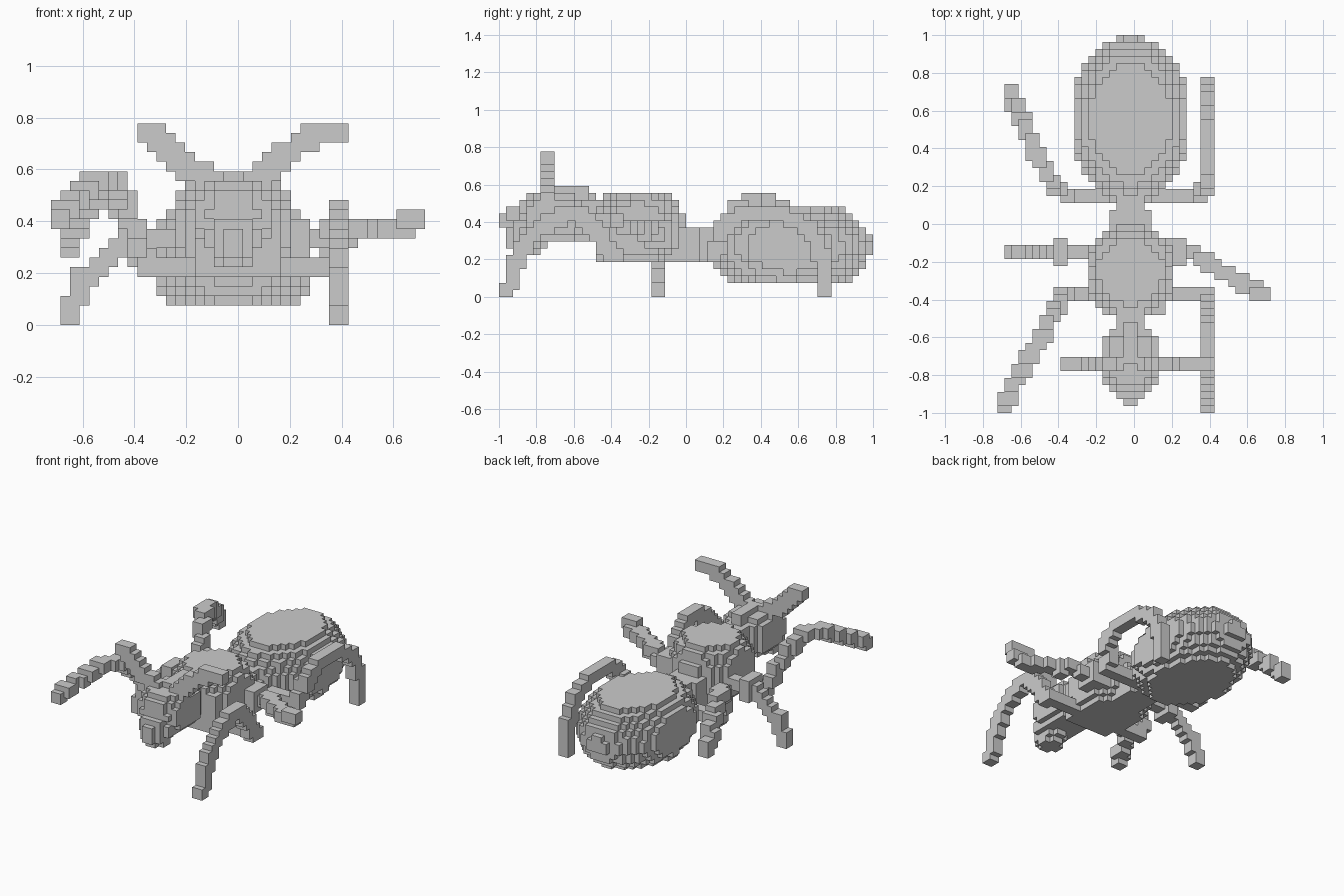
import bpy, bmesh
from mathutils import Vector
from itertools import product

cube = bpy.data.objects.get("Cube")
if cube:
    bpy.data.objects.remove(cube, do_unlink=True)

V = 1 / 27                      # voxel size
SHIFT = (19.5, 27, 0)           # grid offset in voxels
SIZE = (39, 54, 21)
MID = -V / 2                    # body axis in x

grey = bpy.data.materials.new("grey")
grey.use_nodes = True
grey.diffuse_color = (0.6, 0.6, 0.6, 1)
grey.node_tree.nodes["Principled BSDF"].inputs["Base Color"].default_value = (0.6, 0.6, 0.6, 1)


def centre(c):
    return Vector([(c[a] + 0.5 - SHIFT[a]) * V for a in range(3)])


def fill(inside):
    return {c for c in product(*map(range, SIZE)) if inside(centre(c))}


def box(lo, hi):
    return fill(lambda p: all(lo[a] < p[a] < hi[a] for a in range(3)))


def body_box(half, y0, y1, z0, z1):
    """Box centred on the body axis."""
    return box((MID - half, y0, z0), (MID + half, y1, z1))


def blob(mid, radii, power=2.0):
    """Rounded ellipsoid."""
    return fill(lambda p: sum((abs(p[a] - mid[a]) / radii[a]) ** power for a in range(3)) < 1)


def limb(*points):
    """Sweep a two-voxel brush along a polyline."""
    cells = set()
    for a, b in zip(points, points[1:]):
        a, b = Vector(a), Vector(b)
        n = int((b - a).length / V * 1.5) + 1
        for i in range(n + 1):
            p = a.lerp(b, i / n)
            start = [round(p[k] / V + SHIFT[k] - 1) for k in range(3)]
            for o in product((0, 1), repeat=3):
                c = tuple(start[k] + o[k] for k in range(3))
                if all(0 <= c[k] < SIZE[k] for k in range(3)):
                    cells.add(c)
    return cells


def build(name, cells):
    """Make a mesh of the exposed voxel faces."""
    bm = bmesh.new()
    verts = {}

    def vert(c):
        if c not in verts:
            verts[c] = bm.verts.new([(c[a] - SHIFT[a]) * V for a in range(3)])
        return verts[c]

    for c in sorted(cells):
        for axis, side in product(range(3), (0, 1)):
            near = list(c)
            near[axis] += 2 * side - 1
            if tuple(near) in cells:
                continue
            u, w = (axis + 1) % 3, (axis + 2) % 3
            ring = []
            for du, dw in ((0, 0), (1, 0), (1, 1), (0, 1)):
                q = list(c)
                q[axis] += side
                q[u] += du
                q[w] += dw
                ring.append(vert(tuple(q)))
            bm.faces.new(ring if side else ring[::-1])
    mesh = bpy.data.meshes.new(name)
    bm.to_mesh(mesh)
    bm.free()
    mesh.materials.append(grey)
    bpy.context.collection.objects.link(bpy.data.objects.new(name, mesh))


# Body
abdomen = blob((MID, .55, .268), (.335, .447, .275), 1.85) & body_box(.297, 0, 1, .07, .485)
thorax = blob((MID, -.255, .36), (.255, .255, .245)) & body_box(.225, -.5, .05, .185, .56)
chest = box((-.167, -.48, .185), (.167, -.4, .45))
waist = body_box(.075, -.1, .25, .185, .37) | body_box(.11, -.1, .075, .185, .37)
neck = body_box(.075, -.62, -.4, .3, .51)
head = blob((MID, -.71, .425), (.155, .175, .135), 3)
snout = blob((MID, -.845, .325), (.1, .12, .11))
crest = body_box(.04, -.73, -.52, .5, .593)

# Feelers
right_feeler = limb((-.07, -.74, .53), (-.2, -.74, .61), (-.28, -.74, .7), (-.35, -.74, .74))
left_feeler = limb((.05, -.74, .53), (.1, -.74, .58), (.18, -.74, .65), (.27, -.74, .72),
                   (.385, -.74, .74))

# Legs, each bent in its own pose
front_right_leg = limb((-.1, -.37, .23), (-.36, -.37, .24), (-.42, -.45, .42), (-.48, -.58, .55),
                       (-.55, -.7, .55), (-.64, -.87, .47), (-.68, -.96, .42))
front_left_leg = limb((.1, -.37, .23), (.385, -.37, .23), (.385, -.44, .25), (.385, -.47, .36),
                      (.385, -.58, .44), (.385, -.7, .42), (.385, -.82, .33), (.385, -.9, .22),
                      (.385, -.92, .1), (.385, -.96, .037))
mid_right_leg = limb((-.1, -.15, .3), (-.4, -.15, .34), (-.5, -.15, .27), (-.6, -.15, .17),
                     (-.645, -.15, .037))
mid_right_leg |= box((-.43, -.22, .26), (-.35, -.07, .41))
mid_left_leg = limb((.1, -.1, .31), (.2, -.11, .31), (.29, -.15, .33), (.35, -.18, .37),
                    (.44, -.23, .35), (.52, -.28, .37), (.62, -.34, .37), (.68, -.37, .41))
mid_left_leg |= box((.16, -.22, .26), (.27, -.07, .41))
rear_right_leg = limb((0, .15, .23), (-.36, .16, .23), (-.42, .2, .37), (-.48, .3, .5),
                      (-.54, .41, .52), (-.59, .55, .45), (-.64, .66, .35), (-.65, .71, .3))
rear_left_leg = limb((0, .15, .23), (.35, .15, .23), (.385, .21, .38), (.385, .28, .44),
                     (.385, .5, .44), (.385, .64, .38), (.385, .72, .24), (.385, .74, .037))

build("body", abdomen | thorax | chest | waist | neck)
build("head", head | snout | crest)
build("right_feeler", right_feeler)
build("left_feeler", left_feeler)
build("front_right_leg", front_right_leg)
build("front_left_leg", front_left_leg)
build("middle_right_leg", mid_right_leg)
build("middle_left_leg", mid_left_leg)
build("rear_right_leg", rear_right_leg)
build("rear_left_leg", rear_left_leg)
